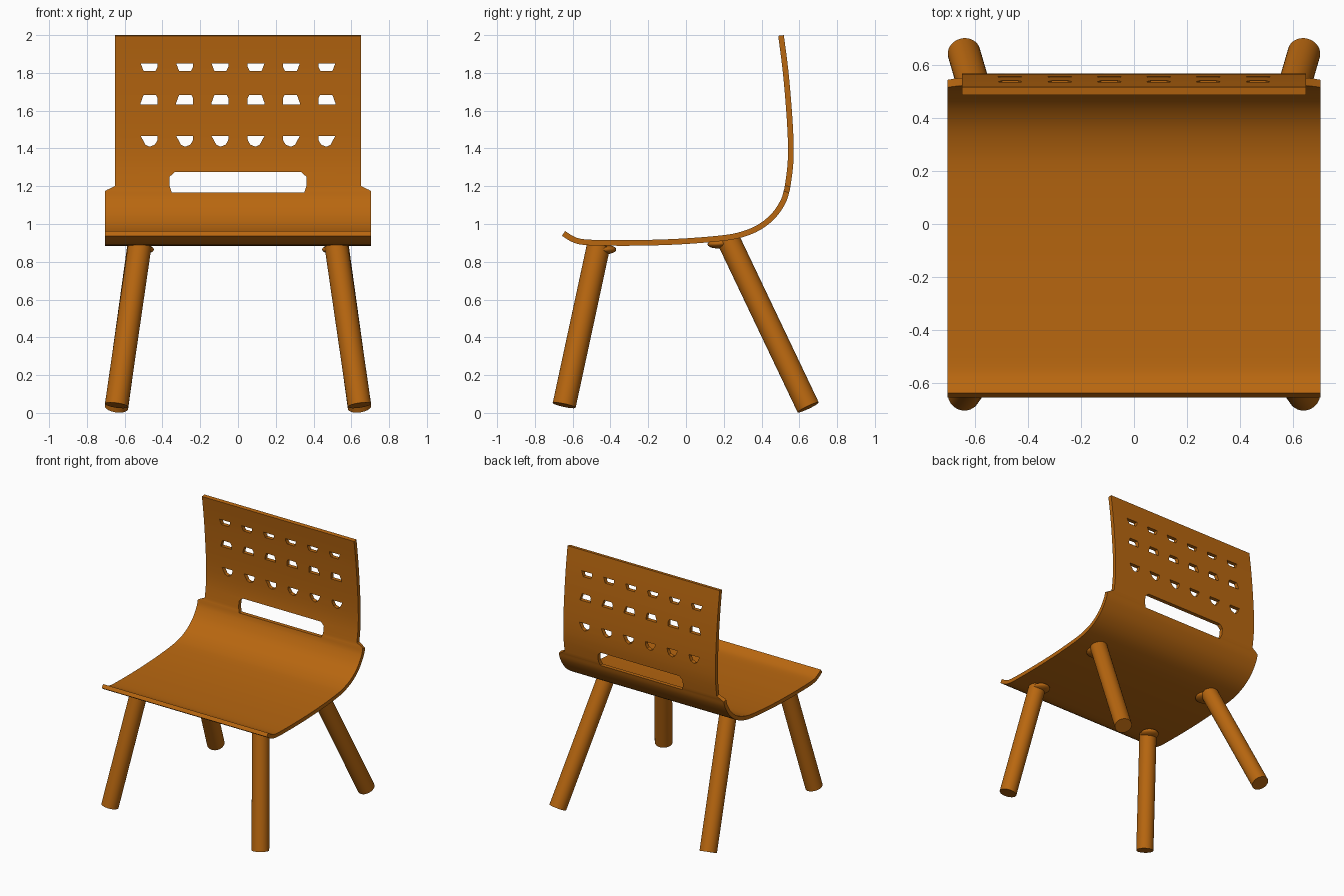
import bpy, bmesh, math
from mathutils import Vector

cube = bpy.data.objects.get("Cube")
if cube:
    bpy.data.objects.remove(cube, do_unlink=True)

wood = bpy.data.materials.new("warm_orange_wood")
wood.use_nodes = True
colour = (0.48, 0.135, 0.005, 1)
wood.diffuse_color = colour
wood.node_tree.nodes["Principled BSDF"].inputs["Base Color"].default_value = colour


def make_object(name, bm):
    bmesh.ops.recalc_face_normals(bm, faces=bm.faces)
    mesh = bpy.data.meshes.new(name)
    bm.to_mesh(mesh)
    bm.free()
    mesh.materials.append(wood)
    obj = bpy.data.objects.new(name, mesh)
    bpy.context.collection.objects.link(obj)
    return obj


def activate(obj):
    bpy.ops.object.select_all(action='DESELECT')
    obj.select_set(True)
    bpy.context.view_layer.objects.active = obj


def smooth(obj, angle=30):
    activate(obj)
    bpy.ops.object.shade_smooth_by_angle(angle=math.radians(angle))


def spline(points, steps):
    """Catmull-Rom curve through the points."""
    pts = [Vector(p) for p in points]
    pts = [2 * pts[0] - pts[1]] + pts + [2 * pts[-1] - pts[-2]]
    out = []
    for a, b, c, d in zip(pts, pts[1:], pts[2:], pts[3:]):
        for i in range(steps):
            t = i / steps
            out.append(0.5 * (2 * b + (c - a) * t + (2 * a - 5 * b + 4 * c - d) * t ** 2
                              + (3 * b - a - 3 * c + d) * t ** 3))
    return out + [pts[-2]]


def half_width(z):
    t = min(max((z - 1.17) / 0.03, 0), 1)
    return 0.705 - 0.055 * t


# Bent sheet forming seat and backrest, as (y, z) centre line
profile = spline([(-0.648, 0.95), (-0.6, 0.92), (-0.54, 0.904), (-0.4, 0.9), (-0.2, 0.901),
                  (0, 0.909), (0.2, 0.926), (0.3, 0.946), (0.39, 0.984), (0.465, 1.045),
                  (0.515, 1.12), (0.531, 1.17), (0.538, 1.2), (0.553, 1.32), (0.554, 1.45),
                  (0.544, 1.62), (0.526, 1.82), (0.503, 1.998)], 3)
bm = bmesh.new()
rows = []
for i, p in enumerate(profile):
    tangent = (profile[min(i + 1, len(profile) - 1)] - profile[max(i - 1, 0)]).normalized()
    offset = Vector((-tangent.y, tangent.x)) * 0.015
    w = half_width(p.y)
    rows.append([bm.verts.new((x, q.x, q.y)) for x, q in
                 ((-w, p + offset), (w, p + offset), (w, p - offset), (-w, p - offset))])
for a, b in zip(rows, rows[1:]):
    for k in range(4):
        n = (k + 1) % 4
        bm.faces.new((a[k], a[n], b[n], b[k]))
bm.faces.new(rows[0])
bm.faces.new(rows[-1])
shell = make_object("seat_and_back", bm)


# Openings through the backrest
def add_prism(bm, outline):
    front = [bm.verts.new((x, 0.42, z)) for x, z in outline]
    back = [bm.verts.new((x, 0.68, z)) for x, z in outline]
    bm.faces.new(front)
    bm.faces.new(back[::-1])
    for k in range(len(front)):
        n = (k + 1) % len(front)
        bm.faces.new((front[k], front[n], back[n], back[k]))


top_hole = [(-0.045, 1.85), (0.045, 1.85), (0.045, 1.835), (0.033, 1.81), (-0.03, 1.81)]
middle_hole = [(-0.03, 1.683), (0.036, 1.683), (0.045, 1.665), (0.045, 1.632),
               (-0.045, 1.632), (-0.045, 1.642)]
low_hole = [(-0.045, 1.466), (0.045, 1.466), (0.043, 1.443), (0.03, 1.42),
            (0.002, 1.409), (-0.02, 1.42)]
slot = [(-0.335, 1.275), (0.335, 1.275), (0.362, 1.25), (0.362, 1.2), (0.35, 1.166),
        (-0.35, 1.166), (-0.362, 1.2), (-0.362, 1.25)]
bm = bmesh.new()
for side in (-1, 1):
    for cx in (0.095, 0.282, 0.47):
        for hole in (top_hole, middle_hole, low_hole):
            add_prism(bm, [(side * (cx - x), z) for x, z in hole])
add_prism(bm, slot)
cutter = make_object("hole_cutter", bm)
cutter.hide_render = True
cut = shell.modifiers.new("holes", 'BOOLEAN')
cut.operation = 'DIFFERENCE'
cut.solver = 'EXACT'
cut.object = cutter
activate(shell)
bpy.ops.object.modifier_apply(modifier=cut.name)
bpy.data.objects.remove(cutter, do_unlink=True)
smooth(shell)


# Splayed round legs with a rounded mounting pad under the seat
def leg(name, top, foot):
    top, foot = Vector(top), Vector(foot)
    axis = top - foot
    bpy.ops.mesh.primitive_cylinder_add(vertices=32, radius=0.062, depth=axis.length,
                                        location=(top + foot) / 2)
    obj = bpy.context.object
    obj.name = name
    obj.rotation_euler = axis.to_track_quat('Z', 'Y').to_euler()
    obj.data.materials.append(wood)
    smooth(obj)


def pad(name, centre, tilt):
    bpy.ops.mesh.primitive_uv_sphere_add(segments=32, ring_count=12, radius=1, location=centre)
    obj = bpy.context.object
    obj.name = name
    obj.scale = (0.066, 0.066, 0.026)
    obj.rotation_euler.x = tilt
    obj.data.materials.append(wood)
    smooth(obj, 60)


for side, label in ((1, "left"), (-1, "right")):
    leg("front_leg_" + label, (side * 0.52, -0.463, 0.885), (side * 0.643, -0.645, 0.04))
    leg("rear_leg_" + label, (side * 0.52, 0.225, 0.915), (side * 0.643, 0.647, 0.029))
    pad("front_pad_" + label, (side * 0.511, -0.435, 0.865), 0)
    pad("rear_pad_" + label, (side * 0.511, 0.18, 0.897), 0.08)
